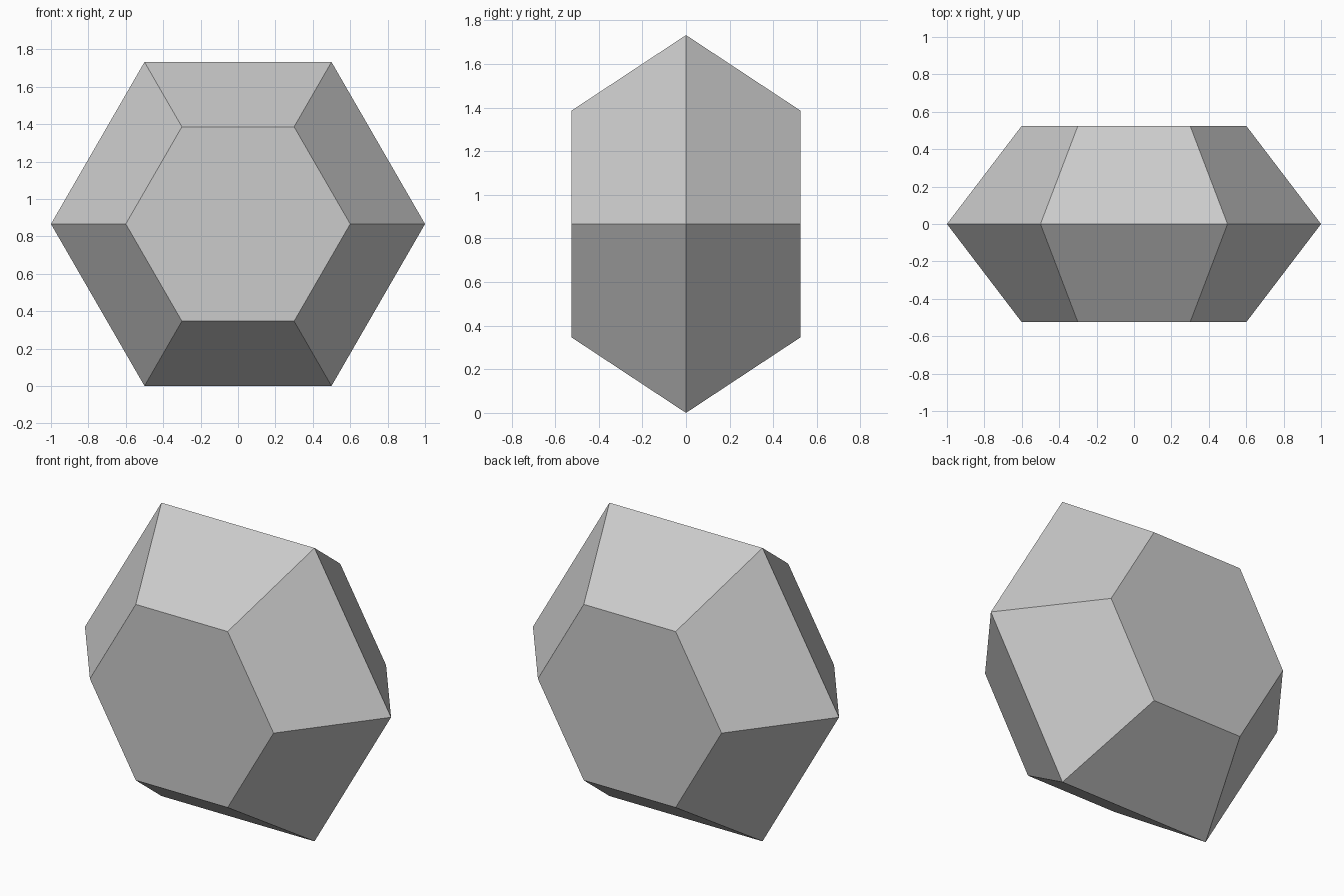
import bpy, bmesh
from math import cos, sin, pi

if "Cube" in bpy.data.objects:
    bpy.data.objects.remove(bpy.data.objects["Cube"])

SIDES = 6
MID_Z = sin(pi / 3)                                   # hexagon stands on a flat edge
PROFILE = [(-0.525, 0.6), (0.0, 1.0), (0.525, 0.6)]   # (y, radius)

# Hexagonal gem: three rings along y, skinned and capped
bm = bmesh.new()
rings = []
for y, r in PROFILE:
    rings.append([bm.verts.new((r * cos(2 * pi * i / SIDES), y,
                                MID_Z + r * sin(2 * pi * i / SIDES)))
                  for i in range(SIDES)])

# Sloped side facets
for a, b in zip(rings, rings[1:]):
    for i in range(SIDES):
        j = (i + 1) % SIDES
        bm.faces.new((a[i], a[j], b[j], b[i]))

# Flat front and back
bm.faces.new(rings[0])
bm.faces.new(rings[-1])
bmesh.ops.recalc_face_normals(bm, faces=bm.faces[:])

mesh = bpy.data.meshes.new("hexagonal_gem")
bm.to_mesh(mesh)
bm.free()
bpy.context.collection.objects.link(bpy.data.objects.new("hexagonal_gem", mesh))
